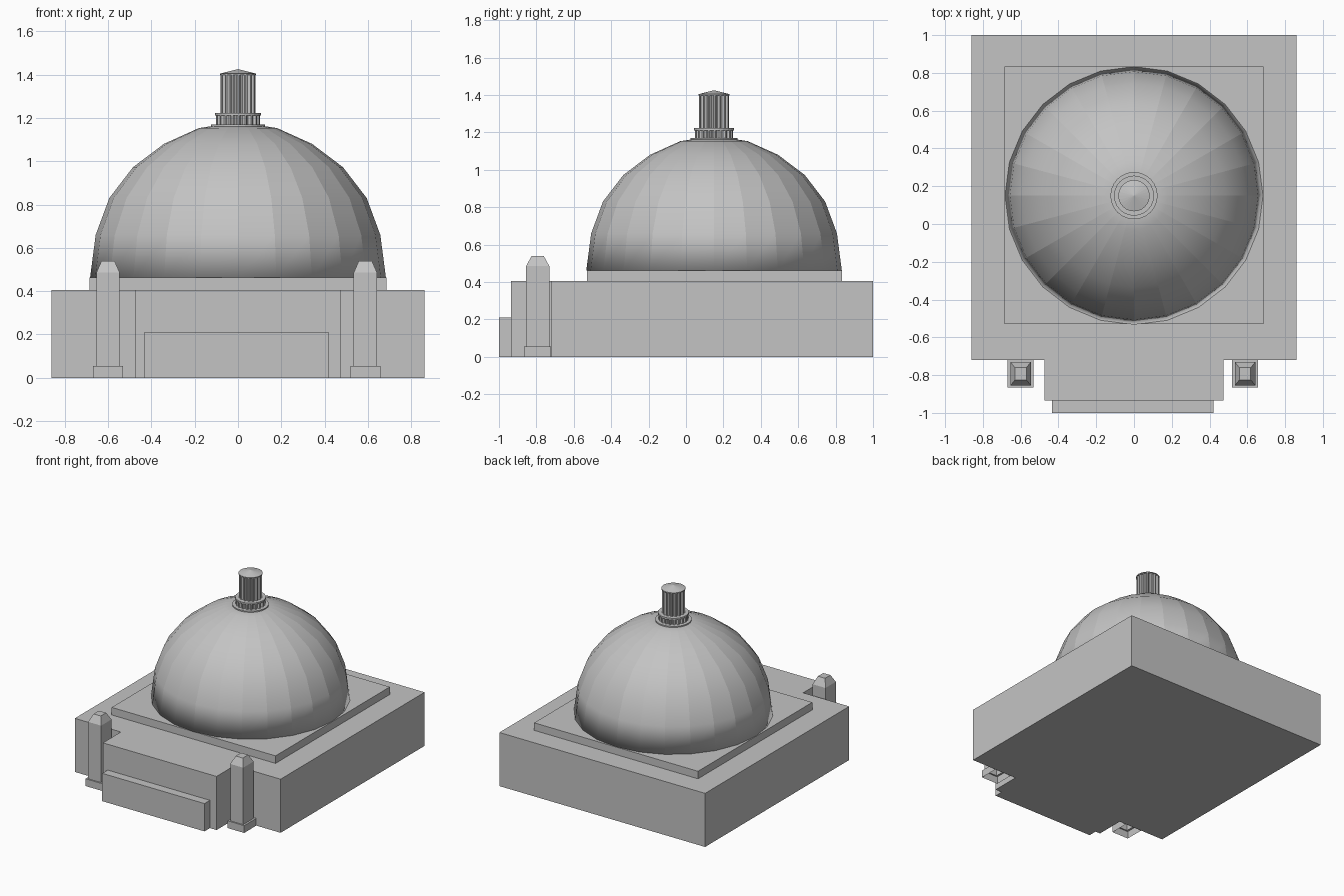
import bpy, bmesh, math

old = bpy.data.objects.get("Cube")
if old:
    bpy.data.objects.remove(old, do_unlink=True)

GREY = (0.55, 0.55, 0.55, 1)
stone = bpy.data.materials.new("grey_stone")
stone.use_nodes = True
stone.diffuse_color = GREY
stone.node_tree.nodes["Principled BSDF"].inputs["Base Color"].default_value = GREY

DOME_Y = 0.15


def finish(name, bm):
    bmesh.ops.recalc_face_normals(bm, faces=bm.faces)
    mesh = bpy.data.meshes.new(name)
    bm.to_mesh(mesh)
    bm.free()
    mesh.materials.append(stone)
    ob = bpy.data.objects.new(name, mesh)
    bpy.context.collection.objects.link(ob)
    return ob


def loft(name, rings, bottom=True, top=True):
    """Skin a stack of equal-length point rings."""
    bm = bmesh.new()
    loops = [[bm.verts.new(p) for p in ring] for ring in rings]
    n = len(loops[0])
    for a, b in zip(loops, loops[1:]):
        for i in range(n):
            j = (i + 1) % n
            bm.faces.new((a[i], a[j], b[j], b[i]))
    if bottom:
        bm.faces.new(loops[0][::-1])
    if top:
        bm.faces.new(loops[-1])
    return finish(name, bm)


def rect(x0, x1, y0, y1, z):
    return [(x0, y0, z), (x1, y0, z), (x1, y1, z), (x0, y1, z)]


def box(name, x0, x1, y0, y1, z0, z1):
    return loft(name, [rect(x0, x1, y0, y1, z0), rect(x0, x1, y0, y1, z1)])


def circle(r, z, n=24, groove=0):
    """Ring about the dome axis; groove pulls in alternate point pairs."""
    pts = []
    for i in range(n):
        a = 2 * math.pi * i / n
        q = r - groove if i % 4 > 1 else r
        pts.append((q * math.cos(a), DOME_Y + q * math.sin(a), z))
    return pts


# Main hall and its front porch, one extruded outline
outline = [(-.86, 1), (-.86, -.72), (-.475, -.72), (-.475, -.935),
           (.475, -.935), (.475, -.72), (.86, -.72), (.86, 1)]
loft("hall_and_porch", [[(x, y, z) for x, y in outline] for z in (0, .405)])
box("front_step", -.435, .42, -1, -.935, 0, .21)
box("dome_plinth", -.685, .685, -.53, .835, .405, .462)

# Dome: smooth up each gore, crisp between gores
profile = [(.683, .462), (.657, .66), (.594, .83), (.485, .972),
           (.342, 1.08), (.18, 1.153), (.12, 1.162)]
dome = loft("dome", [circle(r, z) for r, z in profile])
for poly in dome.data.polygons:
    poly.use_smooth = True
for e in dome.data.edges:
    a, b = (dome.data.vertices[v].co for v in e.vertices)
    e.use_edge_sharp = abs(a.z - b.z) > 0.001

# Lantern on top of the dome
loft("lantern_foot", [circle(.125, 1.155), circle(.125, 1.17)])
loft("lantern_balustrade", [circle(.102, z, 80, .012) for z in (1.17, 1.212)])
loft("lantern_rail", [circle(.106, 1.21), circle(.106, 1.222)])
loft("lantern_columns", [circle(.08, z, 64, .012) for z in (1.222, 1.4)])
loft("lantern_cap", [circle(.083, 1.398), circle(.083, 1.404), circle(.001, 1.425)])

# Gate pillars either side of the porch, open underneath
for name, cx in (("right_pillar", -.6), ("left_pillar", .588)):
    rings = []
    for hx, hy, z in ((.069, .072, 0), (.069, .072, .055), (.054, .062, .055),
                      (.054, .062, .485), (.03, .032, .54)):
        rings.append(rect(cx - hx, cx + hx, -.793 - hy, -.793 + hy, z))
    loft(name, rings, bottom=False)
